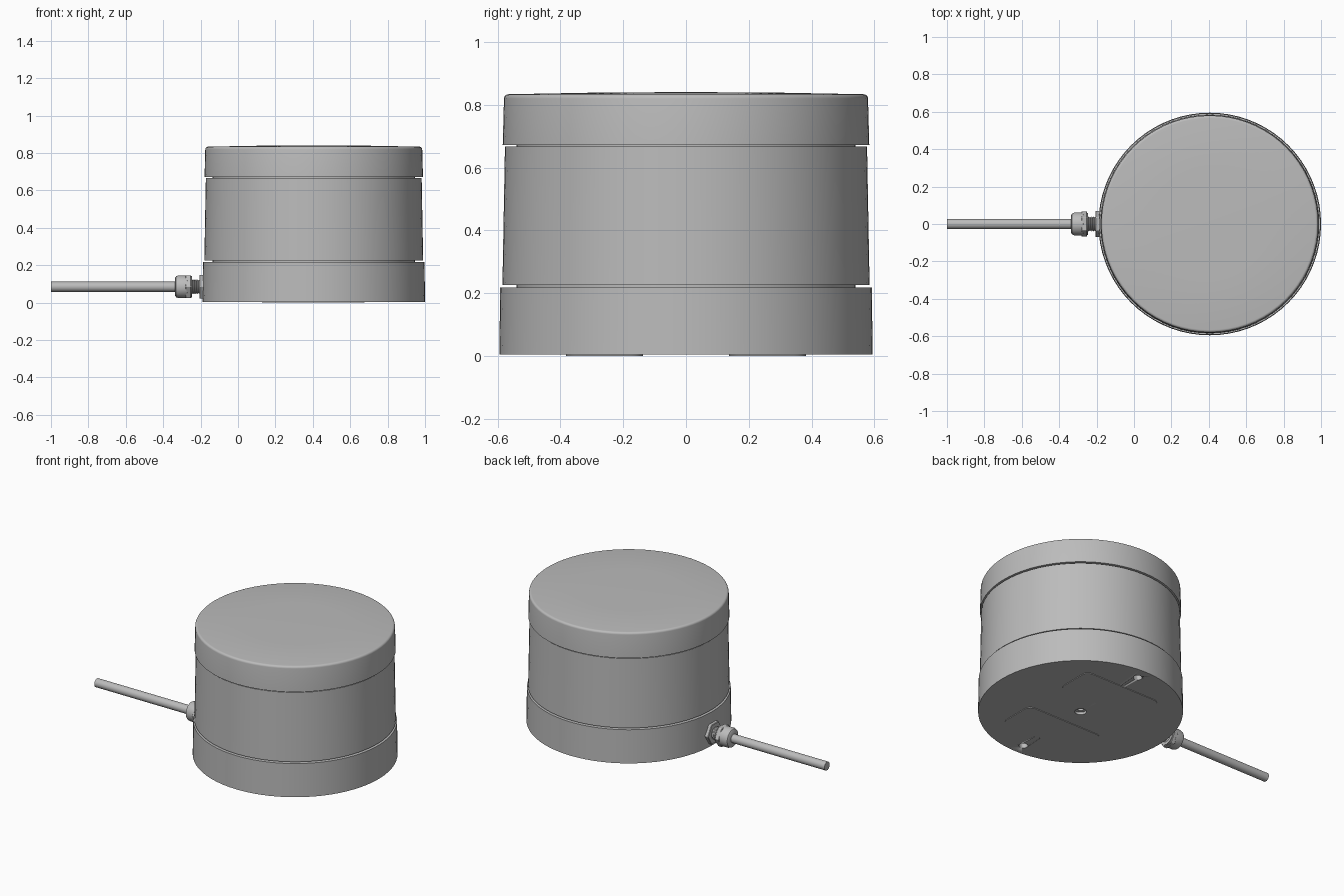
import bpy, bmesh, math
from mathutils import Matrix, Vector

cube = bpy.data.objects.get("Cube")
if cube:
    bpy.data.objects.remove(cube, do_unlink=True)

CX = 0.405        # housing axis
CABLE_Z = 0.085   # cable axis height
PAD = 0.004       # thickness of the foot pads

grey = bpy.data.materials.new("satin grey")
grey.use_nodes = True
COLOUR = (0.5, 0.5, 0.5, 1)
grey.diffuse_color = COLOUR
grey.node_tree.nodes["Principled BSDF"].inputs["Base Color"].default_value = COLOUR


def finish(name, bm, angle=35):
    bmesh.ops.remove_doubles(bm, verts=bm.verts, dist=1e-5)
    bmesh.ops.recalc_face_normals(bm, faces=bm.faces)
    mesh = bpy.data.meshes.new(name)
    bm.to_mesh(mesh)
    bm.free()
    obj = bpy.data.objects.new(name, mesh)
    bpy.context.collection.objects.link(obj)
    mesh.materials.append(grey)
    bpy.ops.object.select_all(action='DESELECT')
    obj.select_set(True)
    bpy.context.view_layer.objects.active = obj
    bpy.ops.object.shade_smooth_by_angle(angle=math.radians(angle))
    return obj


def lathe(name, profile, matrix, sides=72):
    """Spin (radius, height) points around the local z axis."""
    bm = bmesh.new()
    verts = [bm.verts.new((r, 0, h)) for r, h in profile]
    edges = [bm.edges.new(pair) for pair in zip(verts, verts[1:])]
    bmesh.ops.spin(bm, geom=verts + edges, cent=(0, 0, 0), axis=(0, 0, 1),
                   angle=math.tau, steps=sides, use_duplicate=False)
    bmesh.ops.remove_doubles(bm, verts=bm.verts, dist=1e-5)
    bmesh.ops.transform(bm, matrix=matrix, verts=bm.verts)
    return finish(name, bm)


upright = Matrix.Translation((CX, 0, 0))

# Base ring with a stepped centre hole underneath
base = lathe("base", [(0, 0.08), (0.016, 0.08), (0.016, 0.02), (0.034, 0.02),
                      (0.034, PAD), (0.595, PAD), (0.592, 0.218), (0, 0.218)], upright)

# Blind mounting holes near the front and back edges of the base
for side in (-1, 1):
    cutter = lathe("hole_cutter", [(0, -0.05), (0.026, -0.05), (0.026, 0.1), (0, 0.1)],
                   Matrix.Translation((CX, side * 0.516, 0)), 24)
    cutter.hide_render = True
    cutter.hide_set(True)
    cut = base.modifiers.new("mounting_hole", 'BOOLEAN')
    cut.operation = 'DIFFERENCE'
    cut.solver = 'EXACT'
    cut.object = cutter

# Core that shows in the two grooves
lathe("core", [(0, 0.21), (0.54, 0.21), (0.54, 0.69), (0, 0.69)], upright)

# Slightly tapering body
lathe("body", [(0, 0.226), (0.585, 0.226), (0.577, 0.667), (0, 0.667)], upright)

# Cap with a rounded rim and a very shallow dome
R, TOP, FILLET = 0.58, 0.834, 0.014
rim = [(R - FILLET + FILLET * math.cos(a), TOP - FILLET + FILLET * math.sin(a))
       for a in (math.pi / 2 * i / 5 for i in range(6))]
lathe("cap", [(0, 0.673), (0.584, 0.673)] + rim + [(0.3, 0.839), (0, 0.841)], upright)

# Thin foot pads with rounded corners
for side, label in ((-1, "front"), (1, "back")):
    bm = bmesh.new()
    bmesh.ops.create_cube(bm, size=1)
    bmesh.ops.scale(bm, vec=(0.55, 0.245, PAD), verts=bm.verts)
    corners = [e for e in bm.edges
               if abs((e.verts[0].co - e.verts[1].co).normalized().z) > 0.9]
    bmesh.ops.bevel(bm, geom=corners, offset=0.04, segments=5, profile=0.5,
                    affect='EDGES')
    bmesh.ops.translate(bm, vec=(CX - 0.003, side * 0.26, PAD / 2), verts=bm.verts)
    finish(label + "_foot_pad", bm)

# Cable and gland run along -x: local z points away from the housing
outward = Matrix.Translation((0, 0, CABLE_Z)) @ Matrix.Rotation(-math.pi / 2, 4, 'Y')

lathe("cable", [(0, 0.2), (0.027, 0.2), (0.027, 1.0), (0, 1.0)], outward, 24)

lathe("gland_dome", [(0, 0.245), (0.058, 0.245), (0.058, 0.27), (0.061, 0.272),
                     (0.061, 0.318), (0.056, 0.331), (0.046, 0.337), (0, 0.337)],
      outward, 32)

# Threaded neck with alternating ridges
ridges = [(0.040 if i % 2 else 0.034, 0.2 + i * 0.005) for i in range(11)]
lathe("gland_thread", [(0, 0.17)] + [(0.034, 0.17)] + ridges + [(0, 0.25)], outward, 24)


def hex_nut(name, radius, start, end):
    bm = bmesh.new()
    bmesh.ops.create_cone(bm, cap_ends=True, segments=6, radius1=radius,
                          radius2=radius, depth=end - start)
    bmesh.ops.translate(bm, vec=Vector((0, 0, (start + end) / 2)), verts=bm.verts)
    bmesh.ops.bevel(bm, geom=bm.edges[:], offset=0.003, segments=1, affect='EDGES')
    bmesh.ops.transform(bm, matrix=outward, verts=bm.verts)
    finish(name, bm, 20)


hex_nut("gland_nut", 0.069, 0.25, 0.28)
hex_nut("gland_flange", 0.072, 0.165, 0.207)
